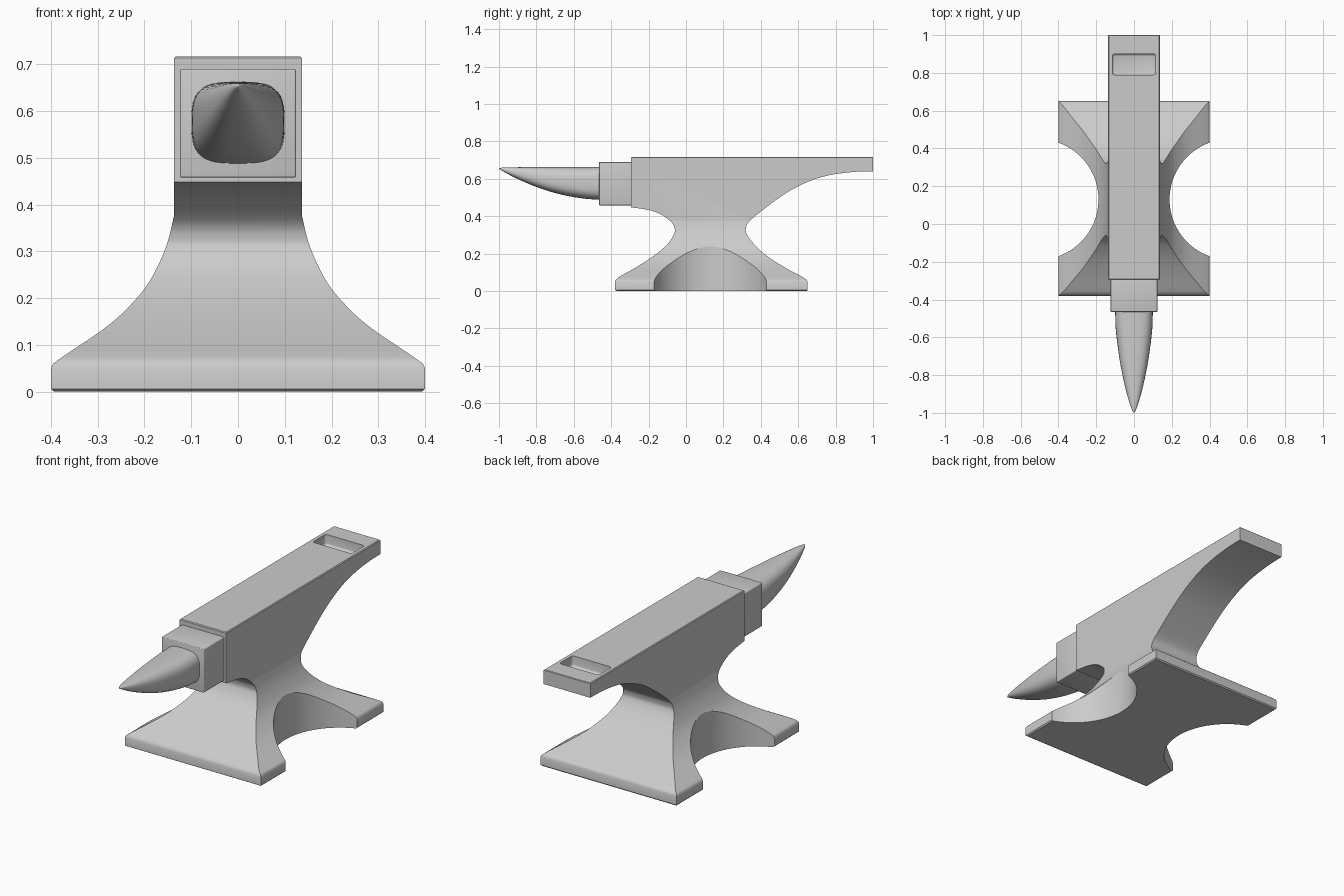
import bpy, bmesh, math
from mathutils import Vector

if "Cube" in bpy.data.objects:
    bpy.data.objects.remove(bpy.data.objects["Cube"])


def curve(pts, n=6):
    """Smooth Catmull-Rom chain through 2D points."""
    p = [Vector(q) for q in pts]
    p = [2 * p[0] - p[1]] + p + [2 * p[-1] - p[-2]]
    out = []
    for a, b, c, d in zip(p, p[1:], p[2:], p[3:]):
        for i in range(n):
            t = i / n
            q = 0.5 * (2 * b + (c - a) * t + (2 * a - 5 * b + 4 * c - d) * t * t
                       + (3 * b - a - 3 * c + d) * t ** 3)
            out.append(tuple(q))
    return out + [tuple(pts[-1])]


def finish(name, bm):
    bmesh.ops.recalc_face_normals(bm, faces=bm.faces)
    me = bpy.data.meshes.new(name)
    bm.to_mesh(me)
    bm.free()
    ob = bpy.data.objects.new(name, me)
    bpy.context.collection.objects.link(ob)
    return ob


def prism(name, outline, place, lo, hi):
    """Extrude a 2D outline between lo and hi; place maps (u, v, w) to xyz."""
    bm = bmesh.new()
    rings = [[bm.verts.new(place(u, v, w)) for u, v in outline] for w in (lo, hi)]
    n = len(outline)
    for r in rings:
        bm.faces.new(r)
    for i in range(n):
        j = (i + 1) % n
        bm.faces.new((rings[0][i], rings[0][j], rings[1][j], rings[1][i]))
    return finish(name, bm)


def box(name, lo, hi, bevel):
    bm = bmesh.new()
    bmesh.ops.create_cube(bm, size=1)
    for v in bm.verts:
        v.co = [(a + b) / 2 + c * (b - a) for a, b, c in zip(lo, hi, v.co)]
    bmesh.ops.bevel(bm, geom=bm.edges[:], offset=bevel, segments=3,
                    profile=0.5, affect='EDGES')
    return finish(name, bm)


def activate(ob):
    bpy.ops.object.select_all(action='DESELECT')
    ob.select_set(True)
    bpy.context.view_layer.objects.active = ob


def boolean(ob, tool, op):
    m = ob.modifiers.new(op, 'BOOLEAN')
    m.object, m.operation, m.solver = tool, op, 'EXACT'
    activate(ob)
    bpy.ops.object.modifier_apply(modifier=m.name)
    bpy.data.objects.remove(tool)


# Anvil body: side profile (y, z) across the width
front = curve([(-.375, .06), (-.355, .077), (-.27, .125), (-.17, .19), (-.1, .25),
               (-.066, .3), (-.06, .33), (-.076, .365), (-.13, .408), (-.2, .433), (-.295, .448)])
back = curve([(.645, .06), (.62, .077), (.53, .125), (.43, .19), (.36, .255),
              (.325, .305), (.32, .335), (.336, .37), (.4, .425), (.5, .5), (.58, .55),
              (.68, .595), (.78, .622), (.9, .637), (1, .64)])
side = ([(-.37, 0), (-.38, .006), (-.38, .05)] + front
        + [(-.295, .713), (-.291, .717), (.997, .717), (1, .714)]
        + back[::-1] + [(.65, .05), (.65, .006), (.644, 0)])
body = prism("anvil_body", side, lambda u, v, w: (w, u, v), -.6, .6)

# Flared front outline (x, z) trims the body to width
flare = curve([(.395, .06), (.37, .078), (.3, .125), (.25, .165), (.2, .22),
               (.17, .272), (.15, .322), (.137, .375)])
half = ([(.394, -.1), (.394, 0), (.4, .006), (.4, .05)] + flare
        + [(.137, .713), (.133, .717), (.133, .8)])
outline = half + [(-x, z) for x, z in reversed(half)]
boolean(body, prism("width_cutter", outline, lambda u, v, w: (u, w, v), -1.5, 1.5), 'INTERSECT')

# Round hollows in both sides of the foot
for s in (1, -1):
    circle = [(s * .507 + .319 * math.cos(a), .13 + .319 * math.sin(a))
              for a in (2 * math.pi * (i + .5) / 72 for i in range(72))]
    boolean(body, prism("hollow_cutter", circle, lambda u, v, w: (u, v, w), -.1, .5), 'DIFFERENCE')

# Tool pocket in the heel
boolean(body, box("pocket_cutter", (-.115, .79, .66), (.115, .9, .8), .012), 'DIFFERENCE')

# Step block between face and horn
step = box("step_block", (-.124, -.465, .458), (.124, -.25, .69), .004)

# Horn: rounded-square sections (y, half width, bottom z, top z) tapering to the tip
widths = curve([(-.45, .1), (-.55, .097), (-.65, .086), (-.75, .071), (-.85, .05),
                (-.93, .029), (-.98, .012), (-.997, .003)], 5)
bottoms = curve([(-.45, .487), (-.55, .495), (-.65, .512), (-.75, .539), (-.85, .577),
                 (-.93, .614), (-.98, .641), (-.997, .651)], 5)
bm = bmesh.new()
rings = []
N = 48
for k, ((y, w), (_, zb)) in enumerate(zip(widths, bottoms)):
    t = k / (len(widths) - 1)
    zt = .663 - .006 * t ** 4
    e = 2 / (3.2 - 1.2 * t)
    ring = []
    for i in range(N):
        c, s = math.cos(2 * math.pi * i / N), math.sin(2 * math.pi * i / N)
        ring.append(bm.verts.new((w * math.copysign(abs(c) ** e, c), y,
                                  (zt + zb) / 2 + (zt - zb) / 2 * math.copysign(abs(s) ** e, s))))
    rings.append(ring)
for a, b in zip(rings, rings[1:]):
    for i in range(N):
        bm.faces.new((a[i], a[(i + 1) % N], b[(i + 1) % N], b[i]))
bm.faces.new(rings[0])
tip = bm.verts.new((0, -1, .655))
for i in range(N):
    bm.faces.new((rings[-1][i], rings[-1][(i + 1) % N], tip))
horn = finish("horn", bm)

for ob in (body, step, horn):
    activate(ob)
    bpy.ops.object.shade_smooth_by_angle(angle=math.radians(30))
